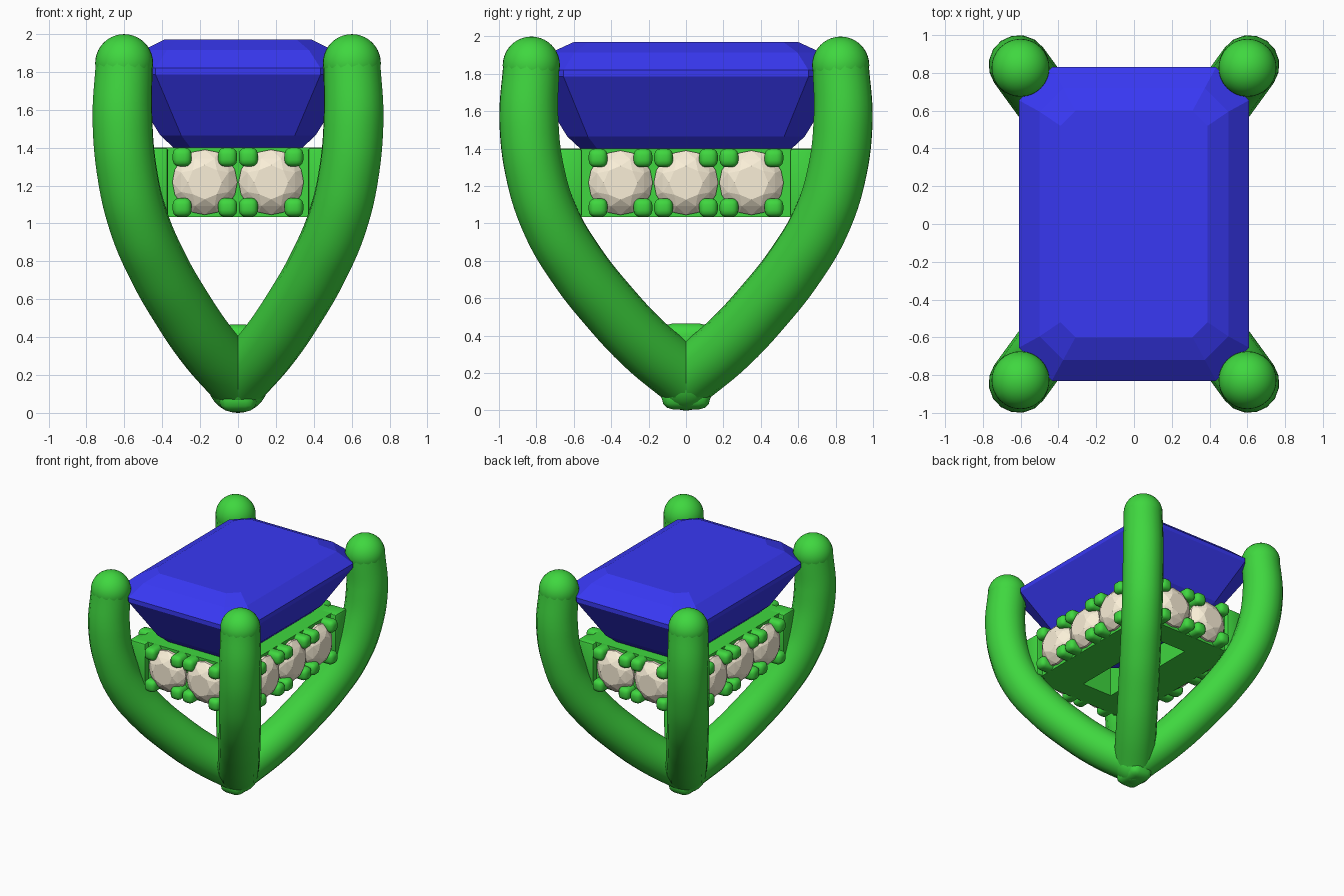
import bpy, bmesh, math
from mathutils import Vector, Matrix

if "Cube" in bpy.data.objects:
    bpy.data.objects.remove(bpy.data.objects["Cube"])


def material(name, rgb):
    m = bpy.data.materials.new(name)
    m.diffuse_color = (*rgb, 1)
    m.use_nodes = True
    m.node_tree.nodes["Principled BSDF"].inputs["Base Color"].default_value = m.diffuse_color
    return m


GREEN = material("green_metal", (0.05, 0.68, 0.05))
BLUE = material("blue_gem", (0.04, 0.04, 0.9))
CREAM = material("cream_stone", (0.95, 0.86, 0.68))
SIGNS = [(sx, sy) for sx in (-1, 1) for sy in (-1, 1)]


def from_bmesh(name, bm, mat):
    bmesh.ops.recalc_face_normals(bm, faces=bm.faces)
    me = bpy.data.meshes.new(name)
    bm.to_mesh(me)
    bm.free()
    me.materials.append(mat)
    ob = bpy.data.objects.new(name, me)
    bpy.context.collection.objects.link(ob)
    return ob


def smooth(ob, angle=40):
    bpy.ops.object.select_all(action='DESELECT')
    ob.select_set(True)
    bpy.context.view_layer.objects.active = ob
    bpy.ops.object.shade_smooth_by_angle(angle=math.radians(angle))


def rounded_box(name, size, matrix, bevel, segments=3):
    bm = bmesh.new()
    bmesh.ops.create_cube(bm, size=1)
    bmesh.ops.scale(bm, vec=size, verts=bm.verts)
    bmesh.ops.bevel(bm, geom=bm.edges[:], offset=bevel, segments=segments,
                    profile=0.5, affect='EDGES')
    bm.transform(matrix)
    ob = from_bmesh(name, bm, GREEN)
    smooth(ob)
    return ob


def ball(name, r, loc):
    bm = bmesh.new()
    bmesh.ops.create_uvsphere(bm, u_segments=32, v_segments=20, radius=r,
                              matrix=Matrix.Translation(loc))
    smooth(from_bmesh(name, bm, GREEN))


# Four curved prongs: distance along the diagonal, height, tube radius
PATH = [(0, .17, .16), (.26, .35, .16), (.49, .555, .16), (.70, .78, .16),
        (.86, 1.01, .16), (.955, 1.25, .16), (1, 1.55, .16), (.985, 1.845, .152)]
for sx, sy in SIGNS:
    cu = bpy.data.curves.new("prong", 'CURVE')
    cu.dimensions = '3D'
    cu.bevel_depth = 1
    cu.bevel_resolution = 6
    cu.resolution_u = 8
    sp = cu.splines.new('BEZIER')
    sp.bezier_points.add(len(PATH) - 1)
    for p, (t, z, r) in zip(sp.bezier_points, PATH):
        p.handle_left_type = p.handle_right_type = 'AUTO'
        p.co = (sx * .61 * t, sy * .84 * t, z)
        p.radius = r
    cu.materials.append(GREEN)
    ob = bpy.data.objects.new("prong", cu)
    bpy.context.collection.objects.link(ob)
    bpy.ops.object.select_all(action='DESELECT')
    ob.select_set(True)
    bpy.context.view_layer.objects.active = ob
    bpy.ops.object.convert(target='MESH')
    smooth(bpy.context.view_layer.objects.active)
    ball("prong_tip", .153, (sx * .601, sy * .827, 1.846))

# Blended foot where the prongs meet
ball("foot_ball", .16, (0, 0, .16))
rounded_box("foot_core", (.2, .26, .46), Matrix.Translation((0, 0, .236)), .06)

# Gallery rail: thick rectangular frame with a narrow opening
bm = bmesh.new()
loops = []
for hx, hy, z in [(.47, .66, 1.035), (.47, .66, 1.4), (.14, .45, 1.4), (.14, .45, 1.035)]:
    loops.append([bm.verts.new((x * hx, y * hy, z))
                  for x, y in ((-1, -1), (1, -1), (1, 1), (-1, 1))])
for a, b in zip(loops, loops[1:] + loops[:1]):
    for i in range(4):
        j = (i + 1) % 4
        bm.faces.new((a[i], a[j], b[j], b[i]))
from_bmesh("gallery_rail", bm, GREEN)

# Corner blocks joining the rail to the prongs
for sx, sy in SIGNS:
    rounded_box("rail_corner", (.15, .15, .365),
                Matrix.Translation((sx * .445, sy * .63, 1.2175)), .015, 2)


# Round side stones with four claws each; local +z points outwards
def side_stone(frame):
    bm = bmesh.new()
    for n, r, h, turn in [(16, .172, -.012, 0), (16, .172, .008, 0),
                          (8, .135, .05, .5), (8, .09, .075, 0), (8, .05, -.1, 0)]:
        for k in range(n):
            a = (k + turn) * math.tau / n
            bm.verts.new((r * math.cos(a), r * math.sin(a), h))
    bmesh.ops.convex_hull(bm, input=bm.verts)
    bm.transform(frame)
    from_bmesh("side_stone", bm, CREAM)
    for sx, sy in SIGNS:
        place = frame @ Matrix.Translation((sx * .12, sy * .133, .012))
        rounded_box("stone_claw", (.1, .1, .15), place, .035)


def frame_at(pos, normal):
    n = Vector(normal)
    up = Vector((0, 0, 1))
    m = Matrix((up.cross(n), up, n)).transposed().to_4x4()
    m.translation = pos
    return m


for s in (-1, 1):
    for x in (-.175, .175):
        side_stone(frame_at((x, s * .68, 1.2175), (0, s, 0)))
    for y in (-.35, 0, .35):
        side_stone(frame_at((s * .49, y, 1.2175), (s, 0, 0)))

# Emerald-cut centre gem: half width, half depth, corner cut, height
TIERS = [(.13, .36, .05, 1.22), (.34, .565, .09, 1.4), (.41, .635, .11, 1.465),
         (.61, .83, .175, 1.785), (.61, .83, .175, 1.82),
         (.50, .72, .125, 1.915), (.39, .60, .08, 1.97)]
bm = bmesh.new()
rings = []
for hx, hy, c, z in TIERS:
    pts = [(hx - c, -hy), (hx, c - hy), (hx, hy - c), (hx - c, hy),
           (c - hx, hy), (-hx, hy - c), (-hx, c - hy), (c - hx, -hy)]
    rings.append([bm.verts.new((x, y, z)) for x, y in pts])
for a, b in zip(rings, rings[1:]):
    for i in range(8):
        j = (i + 1) % 8
        bm.faces.new((a[i], a[j], b[j], b[i]))
bm.faces.new(rings[0])
bm.faces.new(rings[-1])
from_bmesh("centre_gem", bm, BLUE)
